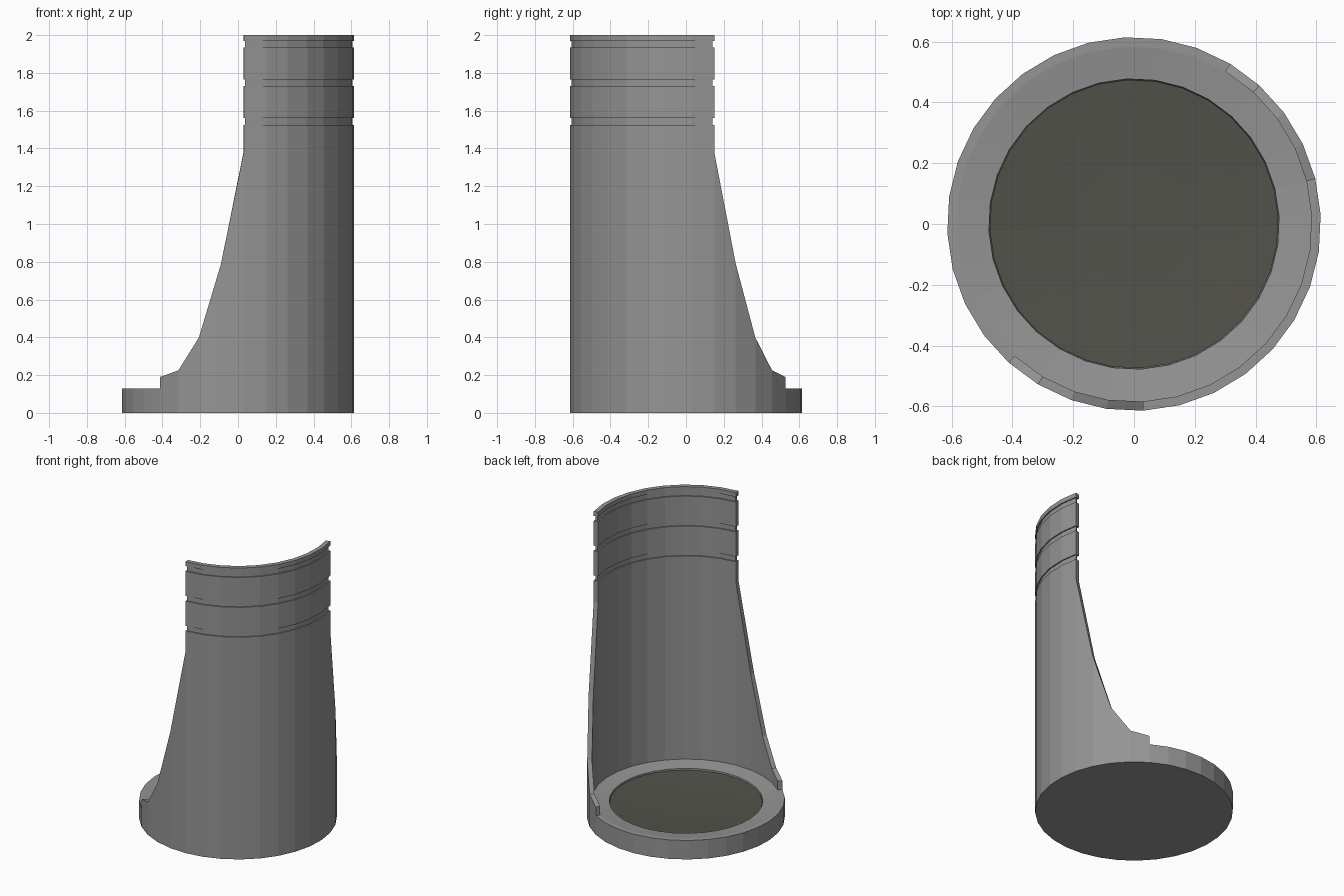
import bpy, bmesh, math

if "Cube" in bpy.data.objects:
    bpy.data.objects.remove(bpy.data.objects["Cube"])

N, STEP, PHASE = 32, 360 / 32, 2.85
R_OUT, R_IN = 0.615, 0.585


def material(name, rgb):
    m = bpy.data.materials.new(name)
    m.diffuse_color = (*rgb, 1)
    m.use_nodes = True
    m.node_tree.nodes["Principled BSDF"].inputs["Base Color"].default_value = m.diffuse_color
    return m


grey = material("grey metal", (0.30, 0.30, 0.30))
dark = material("dark olive", (0.085, 0.085, 0.07))


def finish(bm, name, mat):
    bmesh.ops.remove_doubles(bm, verts=bm.verts, dist=0.0005)
    bmesh.ops.recalc_face_normals(bm, faces=bm.faces)
    me = bpy.data.meshes.new(name)
    bm.to_mesh(me)
    bm.free()
    me.materials.append(mat)
    ob = bpy.data.objects.new(name, me)
    bpy.context.collection.objects.link(ob)
    return ob


def polar(r, deg, z):
    a = math.radians(deg)
    return (r * math.cos(a), r * math.sin(a), z)


def lathe(name, profile, mat, cap_start=False, cap_end=False):
    bm = bmesh.new()
    rings = [[bm.verts.new(polar(r, PHASE + STEP * i, z)) for i in range(N)]
             for r, z in profile]
    for a, b in zip(rings, rings[1:]):
        for i in range(N):
            j = (i + 1) % N
            bm.faces.new((a[i], a[j], b[j], b[i]))
    if cap_start:
        bm.faces.new(rings[0])
    if cap_end:
        bm.faces.new(rings[-1])
    return finish(bm, name, mat)


# Round base with a gently sloping rim and a closed floor under the dish
lathe("base", [(R_OUT, 0), (R_OUT, 0.13), (R_IN, 0.13), (0.478, 0.116),
               (0.475, 0.06)], grey, True, True)

# Shallow dark dish
lathe("dish", [(0.475, 0.062), (0.475, 0.106), (0.33, 0.096), (0.19, 0.09),
               (0.05, 0.088)], dark, True, True)

# Curved wall: swept shoulders below, grooved panel above
bm = bmesh.new()


def face(*pts):
    bm.faces.new([bm.verts.new(p) for p in pts])


shoulder = [0.19, 0.225, 0.40, 0.79]
tops = shoulder + [1.38] * 10 + shoulder[::-1]
angles = [-36.525 + STEP * (i - 8.5) for i in range(18)]
for i in range(17):
    a, b, za, zb = angles[i], angles[i + 1], tops[i], tops[i + 1]
    for r in (R_OUT, R_IN):
        face(polar(r, a, 0.13), polar(r, b, 0.13), polar(r, b, zb), polar(r, a, za))
    if za != zb:
        face(polar(R_OUT, a, za), polar(R_OUT, b, zb), polar(R_IN, b, zb), polar(R_IN, a, za))
for a in (angles[0], angles[-1]):
    face(polar(R_OUT, a, 0.13), polar(R_IN, a, 0.13), polar(R_IN, a, 0.19), polar(R_OUT, a, 0.19))

# Rows of the panel: height and inset, three grooves cut on all sides
rows = [(1.38, 0)]
for z0, z1 in ((1.525, 1.56), (1.73, 1.765), (1.935, 1.97)):
    rows += [(z0, 0), (z0, 0.008), (z1, 0.008), (z1, 0)]
rows.append((2.0, 0))


def point(i, row, outer):
    z, inset = row
    turn = math.degrees(inset / R_OUT) * {4: 1, 13: -1}.get(i, 0)
    return polar(R_OUT - inset if outer else R_IN + inset, angles[i] + turn, z)


for lo, hi in zip(rows, rows[1:]):
    for i in range(4, 13):
        for outer in (True, False):
            face(point(i, lo, outer), point(i + 1, lo, outer),
                 point(i + 1, hi, outer), point(i, hi, outer))
    for i in (4, 13):
        face(point(i, lo, True), point(i, lo, False), point(i, hi, False), point(i, hi, True))
for i in range(4, 13):
    face(point(i, rows[-1], True), point(i + 1, rows[-1], True),
         point(i + 1, rows[-1], False), point(i, rows[-1], False))
finish(bm, "back_wall", grey)
